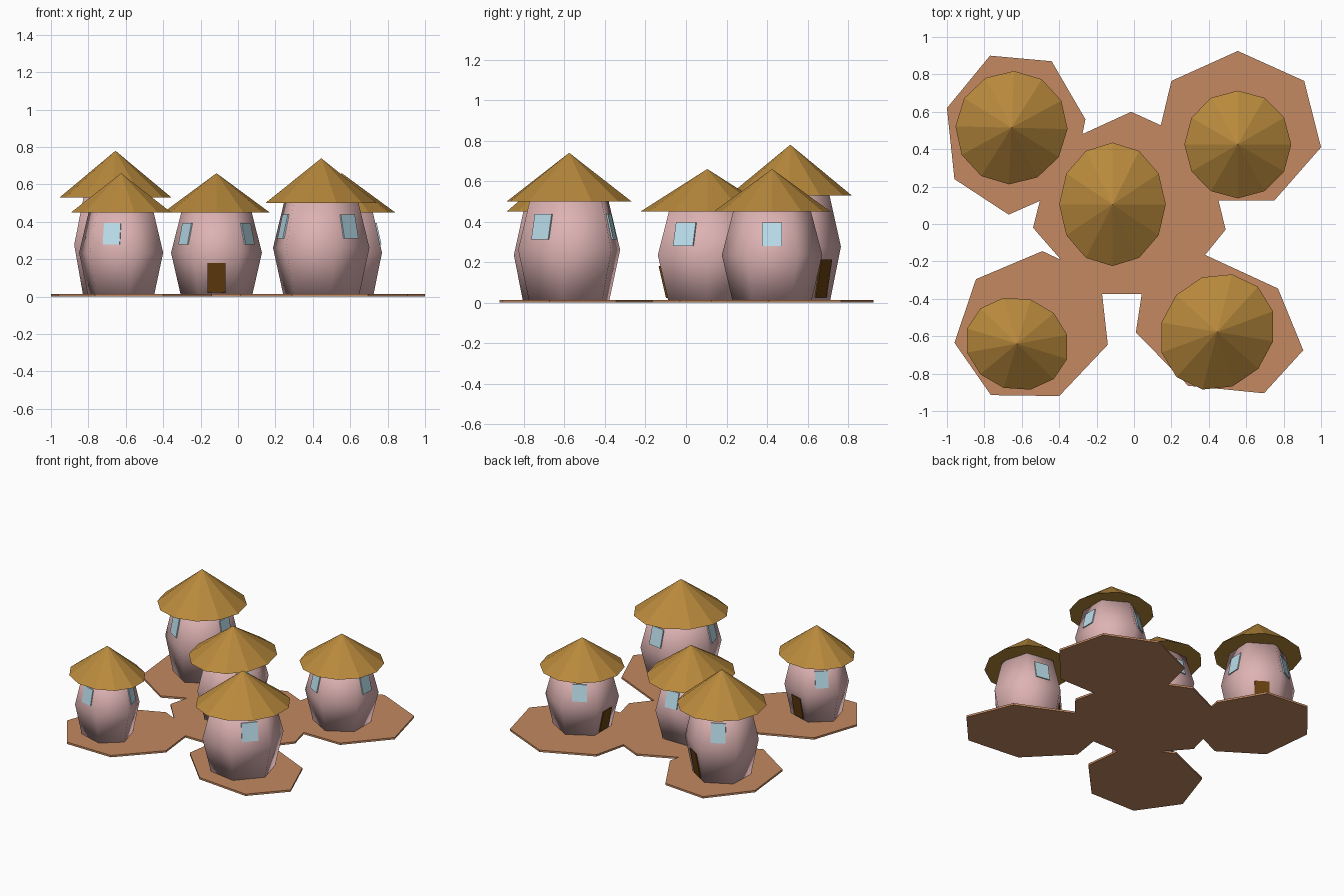
import bpy, bmesh
from math import sin, cos, pi, radians
from mathutils import Matrix, Vector

if "Cube" in bpy.data.objects:
    bpy.data.objects.remove(bpy.data.objects["Cube"])


def material(name, rgb):
    m = bpy.data.materials.new(name)
    m.diffuse_color = (*rgb, 1)
    m.use_nodes = True
    m.node_tree.nodes["Principled BSDF"].inputs["Base Color"].default_value = m.diffuse_color
    return m


CLAY = material("pink_clay", (0.73, 0.45, 0.45))
THATCH = material("thatch", (0.48, 0.25, 0.045))
WOOD = material("dark_wood", (0.13, 0.05, 0.005))
GLASS = material("window_blue", (0.5, 0.74, 0.84))
EARTH = material("earth", (0.55, 0.25, 0.12))


def add_mesh(name, verts, faces, mat, smooth=False):
    bm = bmesh.new()
    vs = [bm.verts.new(v) for v in verts]
    for f in faces:
        bm.faces.new([vs[i] for i in f])
    bmesh.ops.recalc_face_normals(bm, faces=bm.faces)
    for f in bm.faces:
        f.smooth = smooth
    me = bpy.data.meshes.new(name)
    bm.to_mesh(me)
    bm.free()
    me.materials.append(mat)
    ob = bpy.data.objects.new(name, me)
    bpy.context.collection.objects.link(ob)
    return ob


def loft(rings):
    """Join equal closed rings into side quads, with caps at both ends."""
    n = len(rings[0])
    verts = [p for r in rings for p in r]
    faces = [(k * n + i, k * n + (i + 1) % n, (k + 1) * n + (i + 1) % n, (k + 1) * n + i)
             for k in range(len(rings) - 1) for i in range(n)]
    faces += [tuple(range(n)), tuple(range(len(verts) - n, len(verts)))]
    return verts, faces


def circle(n, r, z):
    return [Vector((r * cos(2 * pi * i / n), r * sin(2 * pi * i / n), z)) for i in range(n)]


# Wall profile (radius, height) in hut units
WALL = [(0.79, 0.012), (1.0, 0.235), (0.77, 0.455)]


def wall_radius(z):
    for (r0, z0), (r1, z1) in zip(WALL, WALL[1:]):
        if z <= z1:
            return r0 + (r1 - r0) * (z - z0) / (z1 - z0)


def panel(angle, half_w, z0, z1):
    """Thin slab lying on the flat wall side that faces the given angle."""
    out = Vector((cos(angle), sin(angle), 0))
    side = Vector((-sin(angle), cos(angle), 0))
    rings = []
    for d in (-0.02, 0.03):
        rings.append([out * (wall_radius(z) * cos(pi / 6) + d) + side * s * half_w + Vector((0, 0, z))
                      for s, z in ((-1, z0), (1, z0), (1, z1), (-1, z1))])
    return loft(rings)


def hut(name, x, y, rx, ry, rim, apex, door_dir, roof_x, roof_y):
    turn = Matrix.Translation((x, y, 0)) @ Matrix.Rotation(radians(door_dir + 90), 4, 'Z')
    body = turn @ Matrix.Diagonal((rx, ry, rim / 0.45, 1))

    def place(part, geo, mat, matrix, smooth=False):
        add_mesh(f"{name}_{part}", [matrix @ v for v in geo[0]], geo[1], mat, smooth)

    # Hexagonal bulging wall
    place("wall", loft([circle(6, r, z) for r, z in WALL]), CLAY, body, True)
    # Door and three windows
    place("door", panel(-pi / 2, 0.2, 0.022, 0.18), WOOD, body)
    for i, a in enumerate((-150, -30, 90)):
        place(f"window_{i + 1}", panel(radians(a), 0.2, 0.28, 0.395), GLASS, body)
    # Twelve-sided cone roof
    verts = circle(12, 1, rim) + [Vector((0, 0, apex))]
    faces = [(i, (i + 1) % 12, 12) for i in range(12)] + [tuple(range(12))]
    place("roof", (verts, faces), THATCH, turn @ Matrix.Diagonal((roof_x, roof_y, 1, 1)))


hut("middle_hut", -0.115, 0.105, 0.243, 0.282, 0.45, 0.66, 270, 0.285, 0.33)
hut("back_left_hut", -0.655, 0.515, 0.25, 0.25, 0.53, 0.78, 58, 0.298, 0.305)
hut("back_right_hut", 0.555, 0.425, 0.248, 0.248, 0.45, 0.66, 180, 0.288, 0.286)
hut("front_left_hut", -0.625, -0.64, 0.235, 0.212, 0.45, 0.66, 73, 0.28, 0.247)
hut("front_right_hut", 0.445, -0.577, 0.28, 0.255, 0.50, 0.74, 138, 0.325, 0.295)

# Seven-sided ground patches
PATCHES = {
    "middle": [(-.015, .6), (.38, .42), (.49, -.03), (.21, -.375), (-.23, -.375), (-.54, -.02), (-.43, .41)],
    "back_left": [(-.77, .9), (-.44, .87), (-.26, .56), (-.33, .2), (-.67, .05), (-.96, .24), (-1, .62)],
    "back_right": [(.555, .925), (.91, .765), (1, .41), (.75, .125), (.36, .125), (.12, .43), (.2, .765)],
    "front_left": [(-.49, -.145), (-.18, -.29), (-.14, -.645), (-.4, -.92), (-.765, -.915), (-.96, -.635), (-.845, -.295)],
    "front_right": [(.38, -.165), (.77, -.345), (.905, -.675), (.695, -.905), (.29, -.865), (.01, -.58), (.06, -.25)],
}
for name, pts in PATCHES.items():
    geo = loft([[Vector((x, y, z)) for x, y in pts] for z in (0, 0.014)])
    add_mesh(f"{name}_ground_patch", *geo, EARTH)
